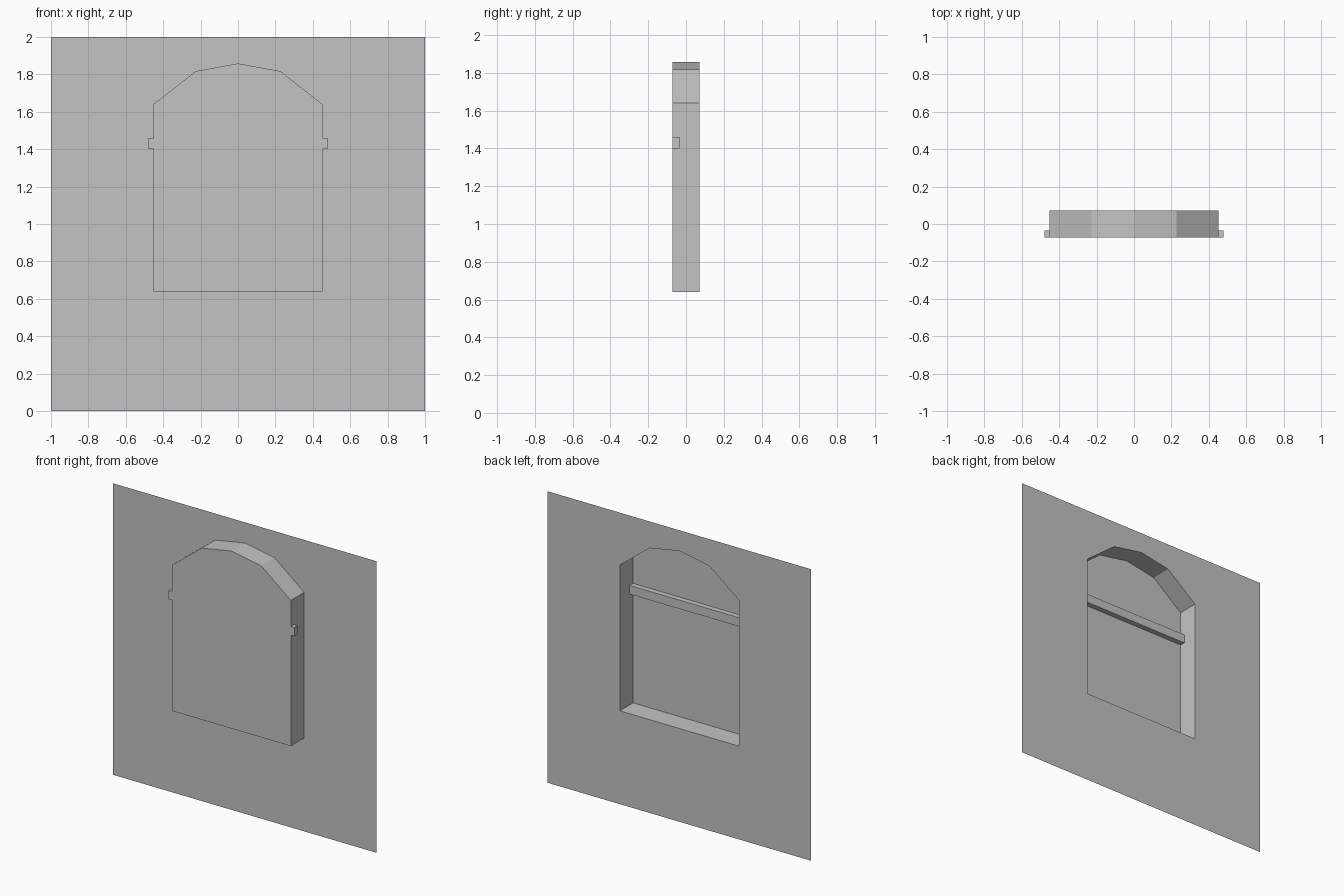
import bpy, bmesh

if "Cube" in bpy.data.objects:
    bpy.data.objects.remove(bpy.data.objects["Cube"])

BACK, FRONT = 0.072, -0.072     # wall plane and niche panel plane

grey = bpy.data.materials.new("plain_grey")
grey.diffuse_color = (0.55, 0.55, 0.55, 1)
grey.use_nodes = True
grey.node_tree.nodes["Principled BSDF"].inputs["Base Color"].default_value = grey.diffuse_color

# right half of the arched outline, bottom centre to apex (x, z)
ARCH = [(0, 0.64), (0.452, 0.64), (0.452, 1.64), (0.226, 1.817), (0, 1.858)]


def half_object(name, faces):
    """Build the right half from lists of points and mirror it across x."""
    bm = bmesh.new()
    for pts in faces:
        bm.faces.new([bm.verts.new(p) for p in pts])
    bmesh.ops.remove_doubles(bm, verts=bm.verts, dist=1e-5)
    mesh = bpy.data.meshes.new(name)
    bm.to_mesh(mesh)
    bm.free()
    mesh.materials.append(grey)
    obj = bpy.data.objects.new(name, mesh)
    bpy.context.collection.objects.link(obj)
    mod = obj.modifiers.new("mirror", 'MIRROR')
    mod.use_clip = True
    return obj


# flat wall with the arched opening, facing +y
outline = [(0, 2), (1, 2), (1, 0), (0, 0)] + ARCH
half_object("wall", [[(x, BACK, z) for x, z in outline]])

# recess: side strip around the arch, closed by the front panel
sides = [[(a[0], BACK, a[1]), (b[0], BACK, b[1]),
          (b[0], FRONT, b[1]), (a[0], FRONT, a[1])]
         for a, b in zip(ARCH, ARCH[1:])]
panel = [(x, FRONT, z) for x, z in reversed(ARCH)]
half_object("niche", sides + [panel])

# rail across the niche, its ends poking through the sides
bpy.ops.mesh.primitive_cube_add(size=1, location=(0, FRONT + 0.0185, 1.43))
rail = bpy.context.object
rail.name = "rail"
rail.scale = (0.956, 0.037, 0.06)
rail.data.materials.append(grey)
